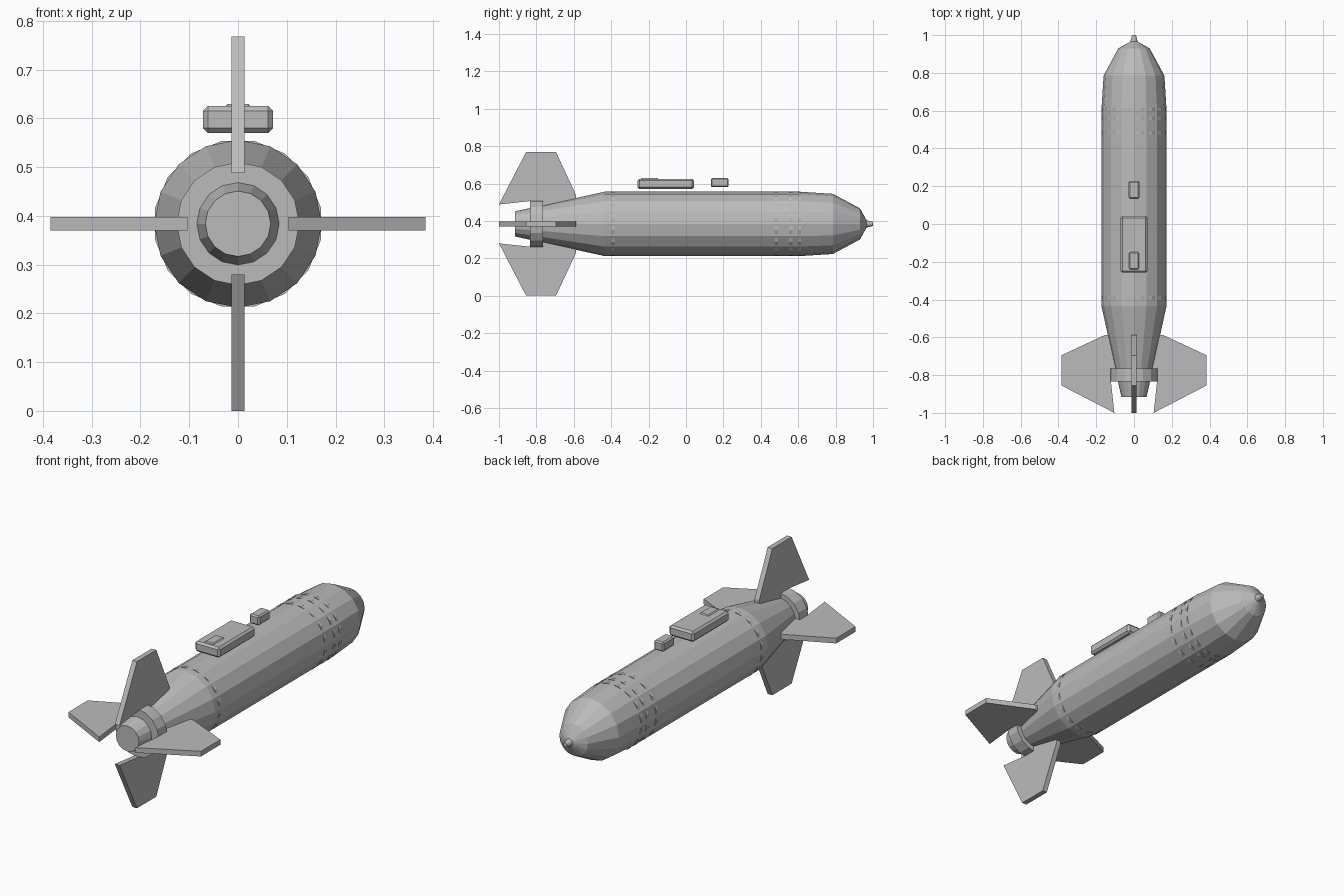
import bpy, bmesh, math
from mathutils import Matrix, Vector

if "Cube" in bpy.data.objects:
    bpy.data.objects.remove(bpy.data.objects["Cube"])

AXIS_Z = 0.384

grey = bpy.data.materials.new("plain grey")
grey.diffuse_color = (0.5, 0.5, 0.5, 1)
grey.use_nodes = True
grey.node_tree.nodes["Principled BSDF"].inputs["Base Color"].default_value = grey.diffuse_color


def finish(bm, name):
    bmesh.ops.recalc_face_normals(bm, faces=bm.faces[:])
    mesh = bpy.data.meshes.new(name)
    bm.to_mesh(mesh)
    bm.free()
    mesh.materials.append(grey)
    ob = bpy.data.objects.new(name, mesh)
    bpy.context.collection.objects.link(ob)
    return ob


def lathe(name, profile, sides=16, turn=0.0):
    """Closed solid of (y, radius) rings around the body axis."""
    bm = bmesh.new()
    rings = []
    for y, r in profile:
        angles = [2 * math.pi * (i + turn) / sides for i in range(sides)]
        rings.append([bm.verts.new((r * math.sin(a), y, AXIS_Z + r * math.cos(a))) for a in angles])
    for a, b in zip(rings, rings[1:]):
        for i in range(sides):
            j = (i + 1) % sides
            bm.faces.new((a[i], a[j], b[j], b[i]))
    bm.faces.new(rings[0])
    bm.faces.new(rings[-1])
    return finish(bm, name)


def box(name, x, y0, y1, z0, z1, bevel):
    bm = bmesh.new()
    bmesh.ops.create_cube(bm, size=1)
    for v in bm.verts:
        v.co = Vector((v.co.x * 2 * x, y0 + (v.co.y + 0.5) * (y1 - y0), z0 + (v.co.z + 0.5) * (z1 - z0)))
    bmesh.ops.bevel(bm, geom=bm.edges[:], offset=bevel, segments=1, affect='EDGES')
    return finish(bm, name)


def fin(name, angle):
    """Flat tail fin, drawn upright and turned about the body axis."""
    outline = [(-1.0, 0.104), (-0.855, 0.384), (-0.695, 0.384), (-0.588, 0.155),
               (-0.588, 0.125), (-0.82, 0.085), (-0.835, 0.122)]
    bm = bmesh.new()
    face = bm.faces.new([bm.verts.new((-0.0135, y, r)) for y, r in outline])
    ext = bmesh.ops.extrude_face_region(bm, geom=[face])
    for v in ext["geom"]:
        if isinstance(v, bmesh.types.BMVert):
            v.co.x = 0.0135
    bm.transform(Matrix.Translation((0, 0, AXIS_Z)) @ Matrix.Rotation(angle, 4, 'Y'))
    return finish(bm, name)


# Main casing: tail cone, barrel and blunt nose
lathe("body", [(-0.915, 0.067), (-0.435, 0.172), (0.61, 0.172), (0.785, 0.161),
               (0.93, 0.083), (0.965, 0.02)])

# Nose fuse
lathe("nose_tip", [(0.95, 0.021), (0.968, 0.019), (1.0, 0.011)], 12)

# Collar carrying the fins
lathe("tail_collar", [(-0.835, 0.126), (-0.765, 0.126)])

# Thin bands just breaking the casing surface
for n, y in enumerate((-0.39, 0.483, 0.56, 0.607)):
    lathe(f"band_{n + 1}", [(y - 0.009, 0.173), (y + 0.009, 0.173)], 16, 0.5)

# Four tail fins
for n in range(4):
    fin(f"fin_{n + 1}", n * math.pi / 2)

# Mounting plate and lugs above the casing
box("mounting_plate", 0.072, -0.258, 0.042, 0.57, 0.625, 0.01)
box("rear_lug", 0.028, -0.243, -0.147, 0.582, 0.63, 0.007)
box("front_lug", 0.028, 0.133, 0.228, 0.58, 0.63, 0.007)
